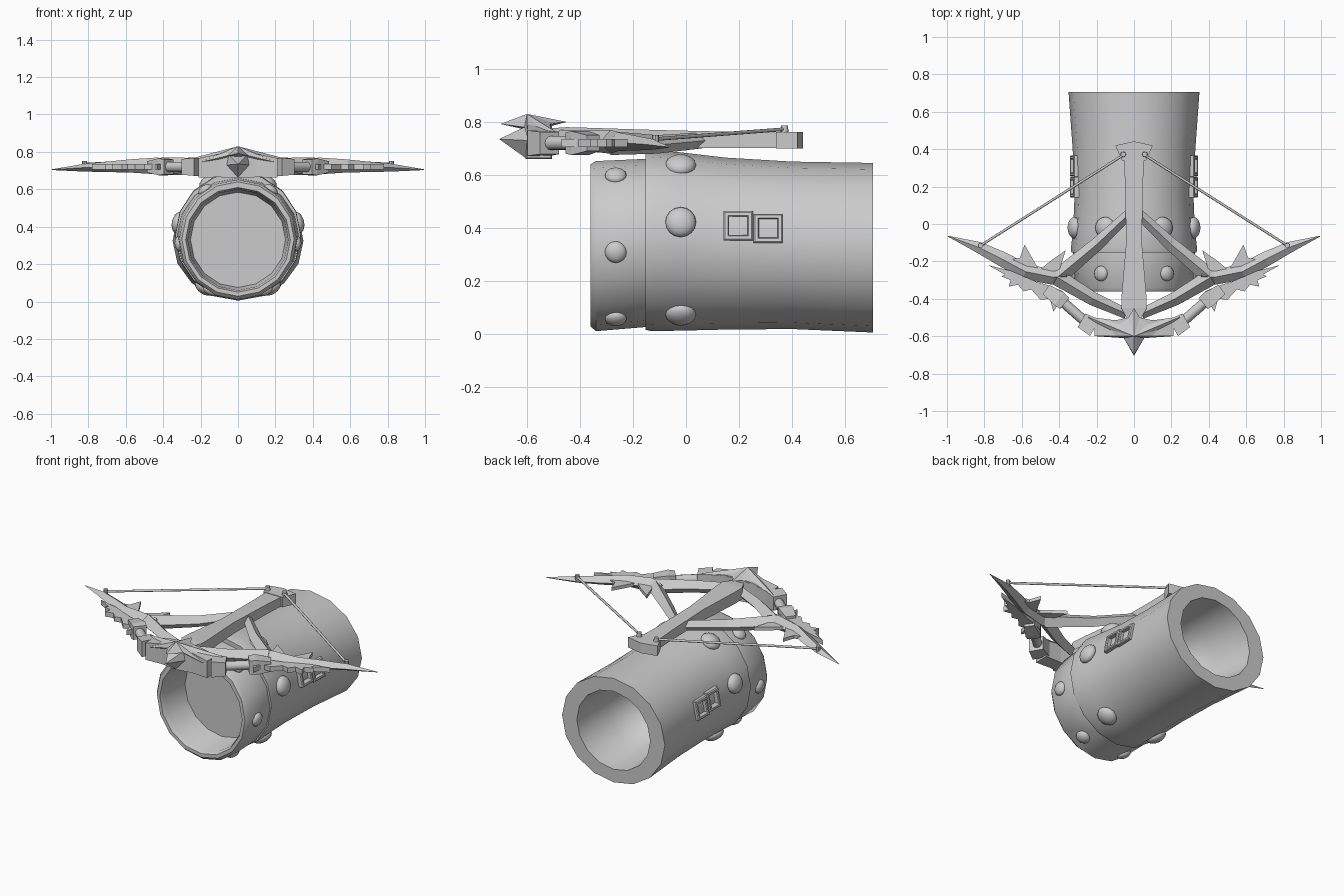
import bpy, bmesh, math
from mathutils import Vector, Matrix

if "Cube" in bpy.data.objects:
    bpy.data.objects.remove(bpy.data.objects["Cube"])

grey = bpy.data.materials.new("plain grey")
grey.use_nodes = True
grey.diffuse_color = (0.6, 0.6, 0.6, 1)
grey.node_tree.nodes["Principled BSDF"].inputs["Base Color"].default_value = (0.6, 0.6, 0.6, 1)


def finish(name, bm, smooth=0, mirror=True):
    bmesh.ops.recalc_face_normals(bm, faces=bm.faces)
    me = bpy.data.meshes.new(name)
    bm.to_mesh(me)
    bm.free()
    me.materials.append(grey)
    ob = bpy.data.objects.new(name, me)
    bpy.context.collection.objects.link(ob)
    if mirror:
        mod = ob.modifiers.new("mirror", "MIRROR")
        mod.use_mirror_merge = False
    if smooth:
        bpy.ops.object.select_all(action="DESELECT")
        ob.select_set(True)
        bpy.context.view_layer.objects.active = ob
        bpy.ops.object.shade_smooth_by_angle(angle=math.radians(smooth))
    return ob


def loft(bm, rings):
    """Skin matching rings and cap both ends."""
    rows = [[bm.verts.new(p) for p in ring] for ring in rings]
    n = len(rows[0])
    for a, b in zip(rows, rows[1:]):
        for i in range(n):
            bm.faces.new((a[i], a[(i + 1) % n], b[(i + 1) % n], b[i]))
    bm.faces.new(rows[0])
    bm.faces.new(rows[-1])


def bar(name, stations, sides=4, turn=0, smooth=0, mirror=True):
    """Sweep a section along stations of (x, y, z, half width, half height)."""
    bm = bmesh.new()
    pts = [Vector(s[:3]) for s in stations]
    rings = []
    for i, s in enumerate(stations):
        d = pts[min(i + 1, len(pts) - 1)] - pts[max(i - 1, 0)]
        side = Vector((d.y, -d.x, 0)).normalized()
        angles = [math.tau * k / sides + turn for k in range(sides)]
        grow = 1 / math.cos(turn)
        rings.append([pts[i] + side * s[3] * grow * math.cos(a)
                      + Vector((0, 0, s[4] * grow * math.sin(a))) for a in angles])
    loft(bm, rings)
    return finish(name, bm, smooth, mirror)


def plate(name, outline, low, high, mirror=True):
    """Flat slab with the given plan outline."""
    bm = bmesh.new()
    loft(bm, [[(x, y, z) for x, y in outline] for z in (low, high)])
    return finish(name, bm, 0, mirror)


def tube(name, profile, sides=16):
    """Closed skin from (y, x radius, bottom, top) rings."""
    bm = bmesh.new()
    rings = []
    for y, rx, lo, hi in profile:
        rings.append([(rx * math.sin(a), y, (lo + hi) / 2 - (hi - lo) / 2 * math.cos(a))
                      for a in (math.tau * k / sides for k in range(sides))])
    loft(bm, rings)
    return finish(name, bm, 40, False)


# Hollow sleeve and front cuff
tube("sleeve", [(0.20, .03, .32, .38), (0.28, .15, .18, .48), (0.45, .22, .11, .55),
                (0.705, .25, .085, .565), (0.705, .35, .005, .645), (0.4, .328, .018, .65),
                (0.15, .318, .016, .665), (-.02, .325, .012, .685), (-.13, .337, .01, .693),
                (-.153, .335, .015, .688), (-.153, .30, .05, .64)])
tube("cuff", [(-.12, .32, .03, .66), (-.16, .327, .025, .66), (-.34, .315, .01, .652),
              (-.36, .30, .028, .64), (-.36, .28, .05, .61), (-.335, .268, .06, .60),
              (-.1, .25, .08, .58), (0.08, .19, .14, .51), (0.16, .09, .25, .42),
              (0.18, .02, .32, .35)])

# Domed studs in two rows
for row, y, mid, rad, size, angles in (("rear", -.02, .348, .327, .058, (62, 13, -57)),
                                       ("front", -.265, .336, .315, .041, (56, -5, -62))):
    for k, deg in enumerate(angles):
        a = math.radians(deg)
        bm = bmesh.new()
        place = (Matrix.Translation((rad * math.cos(a), y, mid + rad * math.sin(a)))
                 @ Matrix.Rotation(math.pi / 2 - a, 4, "Y") @ Matrix.Diagonal((1, 1, .6, 1)))
        bmesh.ops.create_uvsphere(bm, u_segments=16, v_segments=10, radius=size, matrix=place)
        finish(f"{row}_stud_{k + 1}", bm, 60)

# Square buckle frames on each side
for k, (y, z) in enumerate(((.197, .408), (.310, .398))):
    bm = bmesh.new()
    rows = []
    for half, out in ((.035, -.02), (.035, .010), (.039, .015), (.050, .015), (.055, .010), (.055, -.02)):
        rows.append([bm.verts.new((.318 + out - v * half * .2, y + u * half, z + v * half))
                     for u, v in ((-1, -1), (1, -1), (1, 1), (-1, 1))])
    for a, b in zip(rows, rows[1:] + rows[:1]):
        for i in range(4):
            bm.faces.new((a[i], a[(i + 1) % 4], b[(i + 1) % 4], b[i]))
    finish(f"buckle_{k + 1}", bm)

# Stock with flared rear block
q = math.pi / 4
bar("stock", [(0, -.52, .75, .03, .025), (0, -.45, .745, .068, .035), (0, -.38, .742, .066, .036),
              (0, -.1, .735, .042, .034), (0, .2, .732, .047, .03), (0, .38, .73, .055, .028)],
    turn=q, mirror=False)
plate("stock_end", [(-.065, .34), (.065, .34), (.1, .42), (0, .442), (-.1, .42)], .70, .762, False)

# Bow limbs, braces and blade tips
bar("front_limb", [(.04, -.48, .735, .028, .035), (.22, -.40, .73, .036, .038),
                   (.41, -.285, .725, .045, .045)])
bar("rear_brace", [(.02, .06, .73, .026, .03), (.2, -.11, .715, .036, .035),
                   (.41, -.285, .72, .045, .045)])
bar("blade", [(.36, -.275, .725, .02, .03), (.43, -.285, .725, .04, .045),
              (.58, -.255, .725, .042, .035), (.70, -.19, .72, .04, .028),
              (.83, -.125, .715, .03, .02), (.995, -.065, .705, .002, .002)])
plate("inner_barb", [(.40, -.25), (.365, -.14), (.45, -.2), (.52, -.26)], .715, .735)
plate("outer_barb", [(.50, -.26), (.585, -.11), (.61, -.18), (.70, -.2)], .715, .735)

# Jagged feather plate ahead of each blade
plate("feathers", [(.38, -.36), (.39, -.40), (.43, -.47), (.45, -.40), (.50, -.405), (.55, -.35),
                   (.59, -.36), (.62, -.325), (.67, -.335), (.66, -.30), (.71, -.28),
                   (.69, -.27), (.78, -.22), (.66, -.25), (.52, -.31), (.45, -.33)], .705, .735)
bar("feather_root", [(.47, -.35, .72, .03, .03), (.40, -.40, .72, .042, .045),
                     (.37, -.425, .72, .038, .04)], turn=q)

# Rods joining the feathers to the centre clamp
bar("rod", [(.40, -.40, .72, .027, .027), (.24, -.54, .72, .027, .027)], sides=12, smooth=40)
bar("clamp", [(.28, -.515, .72, .042, .042), (.21, -.555, .72, .05, .048)], turn=q)

# Centre head: body, crest and pointed gem
bar("head_body", [(0, -.555, .73, .05, .07), (.1, -.555, .727, .042, .062),
                  (.21, -.555, .715, .045, .052)], turn=q)
bm = bmesh.new()
rim = [bm.verts.new(p) for p in ((0, -.70, .792), (.055, -.61, .78), (.2, -.60, .745), (.19, -.55, .76),
                                 (.25, -.495, .765), (.10, -.515, .78), (.03, -.50, .795),
                                 (0, -.45, .80))]
top = bm.verts.new((0, -.60, .83))
base = bm.verts.new((0, -.58, .765))
for a, b in zip(rim, rim[1:]):
    bm.faces.new((a, b, top))
    bm.faces.new((b, a, base))
finish("crest", bm)
bm = bmesh.new()
tip = bm.verts.new((0, -.705, .735))
loop = [bm.verts.new(p) for p in ((-.05, -.60, .785), (.05, -.60, .785), (.06, -.60, .73),
                                  (0, -.60, .66), (-.06, -.60, .73))]
for i in range(5):
    bm.faces.new((tip, loop[i], loop[(i + 1) % 5]))
bm.faces.new(loop)
finish("gem", bm, 0, False)

# Bowstring and its pegs
bar("bowstring", [(.82, -.115, .735, .007, .007), (.055, .37, .772, .007, .007)], sides=8, smooth=50)
bm = bmesh.new()
bmesh.ops.create_cone(bm, cap_ends=True, segments=12, radius1=.016, radius2=.013, depth=.04,
                      matrix=Matrix.Translation((.058, .372, .766)))
finish("string_peg", bm, 40)
bm = bmesh.new()
bmesh.ops.create_cone(bm, cap_ends=True, segments=8, radius1=.013, radius2=.013, depth=.04,
                      matrix=Matrix.Translation((.82, -.115, .73)))
finish("string_tie", bm, 40)
